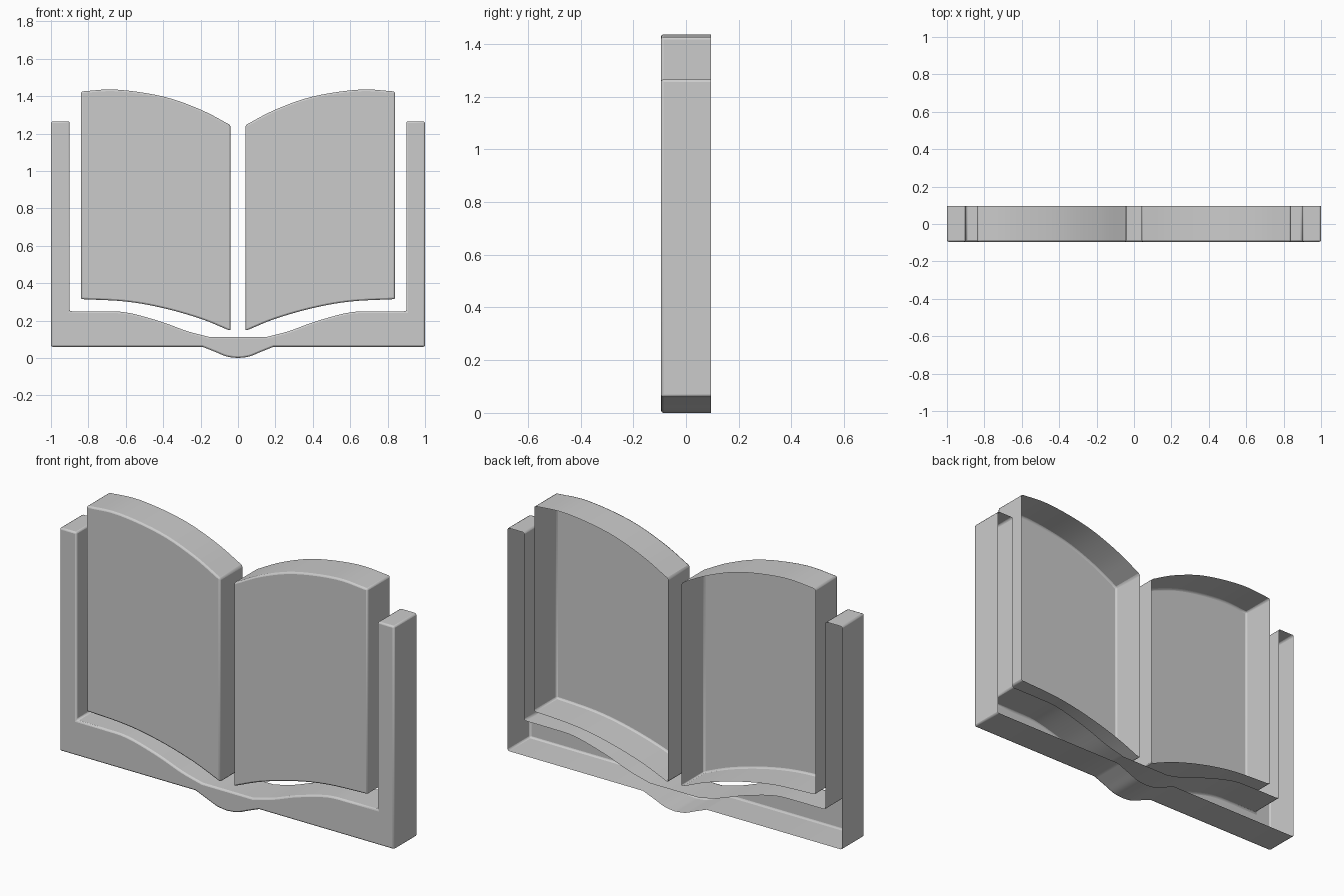
import bpy
import math
from mathutils import Vector

cube = bpy.data.objects.get("Cube")
if cube:
    bpy.data.objects.remove(cube, do_unlink=True)

FRONT, BACK = -0.095, 0.095

grey = bpy.data.materials.new("plain grey")
grey.use_nodes = True
colour = (0.6, 0.6, 0.6, 1)
grey.diffuse_color = colour
grey.node_tree.nodes["Principled BSDF"].inputs["Base Color"].default_value = colour


def smooth_path(points, steps=5):
    """Catmull-Rom curve through the given points."""
    pts = [Vector(p) for p in points]
    pts = [2 * pts[0] - pts[1]] + pts + [2 * pts[-1] - pts[-2]]
    out = []
    for a, b, c, d in zip(pts, pts[1:], pts[2:], pts[3:]):
        for i in range(steps):
            t = i / steps
            out.append(0.5 * (2 * b + (c - a) * t + (2 * a - 5 * b + 4 * c - d) * t * t
                              + (3 * b - a - 3 * c + d) * t ** 3))
    return out + [pts[-2]]


def mirrored(path):
    return [Vector((-p[0], p[1])) for p in reversed(path)]


def open_back_shell(name, outline):
    """Front plate with side walls and no back; outline runs anticlockwise."""
    n = len(outline)
    verts = [(p[0], y, p[1]) for y in (FRONT, BACK) for p in outline]
    faces = [tuple(range(n))]
    for i in range(n):
        j = (i + 1) % n
        faces.append((j, i, i + n, j + n))
    mesh = bpy.data.meshes.new(name)
    mesh.from_pydata(verts, [], faces)
    mesh.materials.append(grey)
    obj = bpy.data.objects.new(name, mesh)
    bpy.context.collection.objects.link(obj)
    bevel = obj.modifiers.new("softened edges", 'BEVEL')
    bevel.width = 0.009
    bevel.segments = 2
    bevel.limit_method = 'ANGLE'
    bevel.angle_limit = math.radians(35)
    bpy.ops.object.select_all(action='DESELECT')
    obj.select_set(True)
    bpy.context.view_layer.objects.active = obj
    bpy.ops.object.shade_smooth_by_angle(angle=math.radians(35))
    return obj


# Page blocks: curved top and bottom edges
page_bottom = smooth_path([(0.04, 0.145), (0.2, 0.21), (0.4, 0.267), (0.6, 0.302), (0.84, 0.315)])
page_top = smooth_path([(0.84, 1.425), (0.65, 1.435), (0.4, 1.398), (0.2, 1.328), (0.04, 1.245)])
left_page = page_bottom + page_top
open_back_shell("left_page_block", left_page)
open_back_shell("right_page_block", mirrored(left_page))

# Cover: upright sides, wavy inner edge and rounded spine
spine = smooth_path([(0, 0), (0.06, 0.008), (0.12, 0.032), (0.19, 0.06)])
uprights = [(1, 0.06), (1, 1.265), (0.9, 1.265), (0.9, 0.25)]
inner_edge = smooth_path([(0.75, 0.25), (0.6, 0.244), (0.42, 0.197), (0.27, 0.143), (0.15, 0.112)])
half = spine + uprights + inner_edge
open_back_shell("cover", half + mirrored(half)[:-1])
